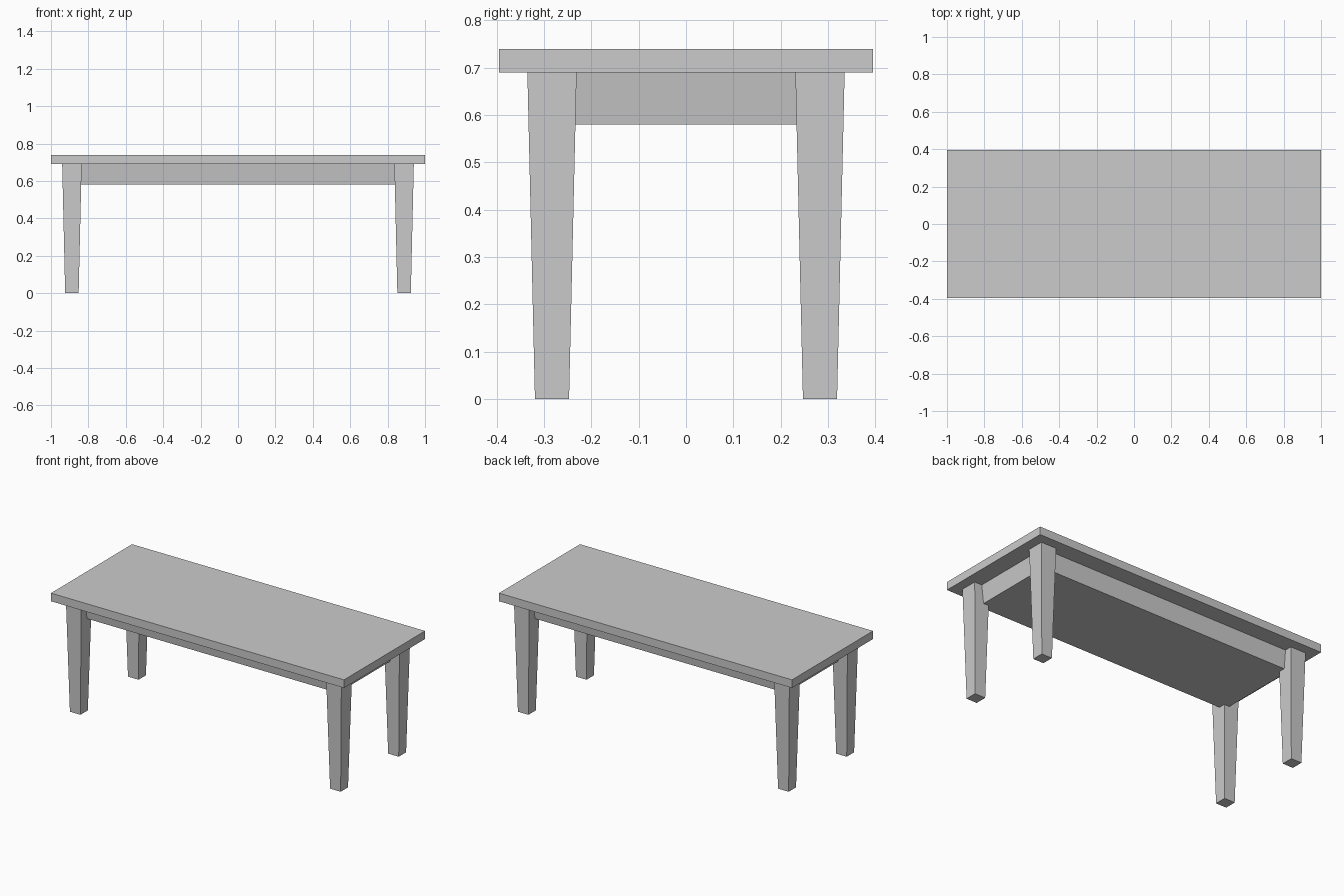
import bpy
import bmesh

cube = bpy.data.objects.get("Cube")
if cube:
    bpy.data.objects.remove(cube, do_unlink=True)

# One plain grey for the whole table
grey = bpy.data.materials.new("plain grey")
grey.use_nodes = True
colour = (0.6, 0.6, 0.6, 1)
grey.diffuse_color = colour
grey.node_tree.nodes["Principled BSDF"].inputs["Base Color"].default_value = colour


def tapered_block(name, centre, bottom_half, top_half, z_low, z_high):
    """Flat-faced block whose rectangular ends may differ in size."""
    bm = bmesh.new()
    bmesh.ops.create_cube(bm, size=2)
    for v in bm.verts:
        half, z = (top_half, z_high) if v.co.z > 0 else (bottom_half, z_low)
        v.co = (centre[0] + v.co.x * half[0], centre[1] + v.co.y * half[1], z)
    mesh = bpy.data.meshes.new(name)
    bm.to_mesh(mesh)
    bm.free()
    mesh.materials.append(grey)
    obj = bpy.data.objects.new(name, mesh)
    bpy.context.collection.objects.link(obj)
    return obj


TOP_UNDERSIDE = 0.69

# Table top
tapered_block("table_top", (0, 0), (1, 0.395), (1, 0.395), TOP_UNDERSIDE, 0.74)

# Apron block under the top, sides leaning slightly inward
tapered_block("apron", (0, 0), (0.875, 0.275), (0.89, 0.289), 0.58, TOP_UNDERSIDE)

# Four tapered legs
for side, sx in (("left", 1), ("right", -1)):
    for end, sy in (("front", -1), ("back", 1)):
        tapered_block(f"{end}_{side}_leg", (sx * 0.888, sy * 0.283),
                      (0.036, 0.036), (0.052, 0.052), 0, TOP_UNDERSIDE)
